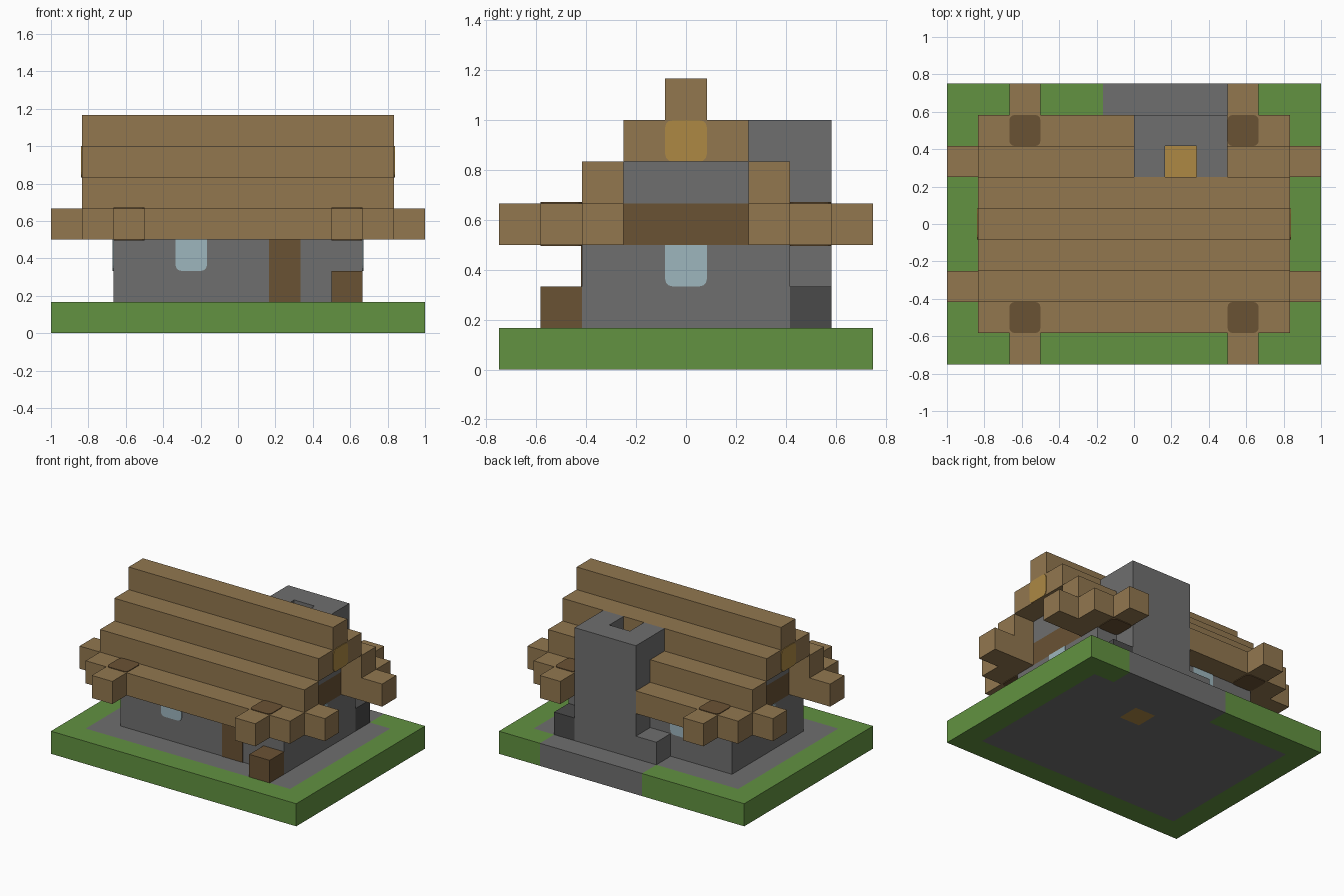
import bpy
import bmesh
from mathutils import Vector

CELL = 1 / 6        # the whole cabin sits on a grid of cubes
PROUD = 0.03        # how far inlaid details stand out, in cells
ROUND = 0.17        # corner radius of inlaid details, in cells

default = bpy.data.objects.get("Cube")
if default:
    bpy.data.objects.remove(default, do_unlink=True)


def linear(value):
    value /= 255
    return value / 12.92 if value <= 0.04045 else ((value + 0.055) / 1.055) ** 2.4


def material(name, *rgb):
    colour = [linear(v) for v in rgb] + [1]
    mat = bpy.data.materials.new(name)
    mat.use_nodes = True
    mat.diffuse_color = colour
    mat.node_tree.nodes["Principled BSDF"].inputs["Base Color"].default_value = colour
    return mat


grass = material("grass green", 98, 146, 65)
stone = material("stone grey", 111, 111, 111)
coal = material("coal grey", 74, 74, 74)
timber = material("timber brown", 146, 119, 79)
bark = material("dark wood", 106, 82, 52)
glass = material("window blue", 158, 182, 190)
gold = material("amber gold", 173, 137, 68)


def part(name, mat, *boxes, round_axis=None, low_only=False):
    """One object from boxes given as (x range, y range, z range) in cells."""
    bm = bmesh.new()
    for ranges in boxes:
        lo = Vector([min(r) for r in ranges])
        hi = Vector([max(r) for r in ranges])
        verts = bmesh.ops.create_cube(bm, size=1)["verts"]
        for v in verts:
            v.co = [(lo[i] if v.co[i] < 0 else hi[i]) * CELL for i in range(3)]
        if round_axis is not None:
            middle = (lo.z + hi.z) / 2 * CELL
            edges = []
            for e in {e for v in verts for e in v.link_edges}:
                a, b = (v.co for v in e.verts)
                along = abs((a - b)[round_axis]) > CELL / 2
                if along and not (low_only and a.z > middle):
                    edges.append(e)
            bmesh.ops.bevel(bm, geom=edges, offset=ROUND * CELL, segments=3,
                            profile=0.5, affect='EDGES')
    mesh = bpy.data.meshes.new(name)
    bm.to_mesh(mesh)
    bm.free()
    mesh.materials.append(mat)
    obj = bpy.data.objects.new(name, mesh)
    bpy.context.collection.objects.link(obj)
    return obj


# Ground: lawn border, stone floor with the hearth set into it
ground = (0, 1)
part("lawn", grass,
     ((-6, 6), (-4.5, -3.5), ground),
     ((-6, -5), (-3.5, 3.5), ground), ((5, 6), (-3.5, 3.5), ground),
     ((-6, -1), (3.5, 4.5), ground), ((4, 6), (3.5, 4.5), ground))
part("stone_floor", stone,
     ((-5, 5), (-3.5, 1.5), ground),
     ((-5, 1), (1.5, 2.5), ground), ((2, 5), (1.5, 2.5), ground),
     ((-5, 5), (2.5, 3.5), ground), ((-1, 4), (3.5, 4.5), ground))
part("hearth_fire", gold, ((1, 2), (1.5, 2.5), ground))

# Walls, chimney and things standing on the floor
storey = (1, 3)
part("front_wall", stone, ((-4, 4), (-2.5, -1.5), storey))
part("back_wall", stone, ((-4, 0), (1.5, 2.5), storey), ((3, 4), (1.5, 2.5), storey))
part("chimney", stone,
     ((0, 1), (1.5, 2.5), (1, 6)), ((2, 3), (1.5, 2.5), (1, 6)),
     ((0, 3), (2.5, 3.5), (1, 6)))
part("stone_block", stone, ((-1, 0), (2.5, 3.5), (1, 2)))
part("coal_block", coal, ((3, 4), (2.5, 3.5), (1, 2)))
part("crate", bark, ((3, 4), (-3.5, -2.5), (1, 2)))
part("door", bark, ((1, 2), (-2.5 - PROUD, -1.5), storey))

# Windows
for side, s in (("front", -1), ("back", 1)):
    part(side + "_window", glass, ((-2, -1), (s * 1.5, s * (2.5 + PROUD)), (2, 3)),
         round_axis=1, low_only=True)

# Gable ends, the same on both sides
for side, s in (("left", 1), ("right", -1)):
    across = (s * 3, s * 4)
    part(side + "_wall", stone, (across, (-1.5, 1.5), storey))
    part(side + "_window", glass, ((s * 3, s * (4 + PROUD)), (-0.5, 0.5), (2, 3)),
         round_axis=0, low_only=True)
    part(side + "_cross_beam", bark, (across, (-1.5, 1.5), (3, 4)))
    part(side + "_gable", stone, (across, (-1.5, 1.5), (4, 5)))
    part(side + "_ridge_core", gold, ((s * 4, s * (5 + PROUD)), (-0.5, 0.5), (5, 6)),
         round_axis=0)
    for end, t in (("front", -1), ("back", 1)):
        part(f"{side}_{end}_beam_end", timber, (across, (t * 3.5, t * 4.5), (3, 4)))
        part(f"{side}_{end}_beam_joint", bark,
             (across, (t * 2.5, t * 3.5), (3 - PROUD, 4 + PROUD)), round_axis=2)

# Stepped log roof; the rear logs leave room for the chimney
for end, t in (("front", -1), ("back", 1)):
    for name, half, near, level in (("eave_log", 5, 2.5, 3), ("wall_log", 6, 1.5, 3),
                                    ("lower_roof_log", 5, 1.5, 4)):
        spans = [(-half, half)] if t < 0 else [(-half, 0), (3, half)]
        part(f"{end}_{name}", timber,
             *[(span, (t * near, t * (near + 1)), (level, level + 1)) for span in spans])
part("upper_roof_logs", timber, ((-5, 5), (-1.5, 1.5), (5, 6)))
part("ridge_log", timber, ((-5, 5), (-0.5, 0.5), (6, 7)))
